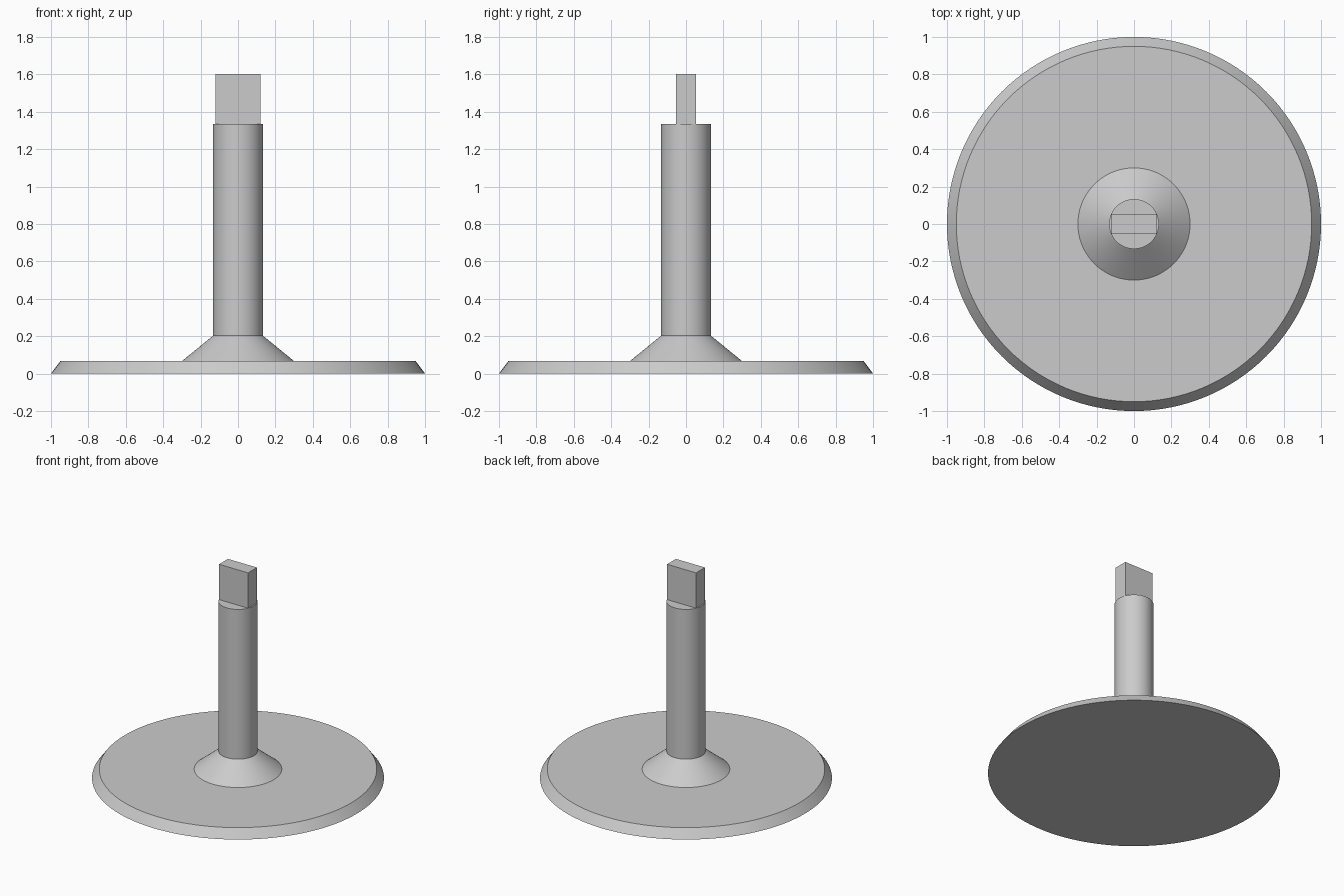
import bpy
import bmesh
import math

if "Cube" in bpy.data.objects:
    bpy.data.objects.remove(bpy.data.objects["Cube"], do_unlink=True)

# Single flat colour
grey = bpy.data.materials.new("light_grey")
grey.use_nodes = True
colour = (0.6, 0.6, 0.6, 1)
grey.diffuse_color = colour
grey.node_tree.nodes["Principled BSDF"].inputs["Base Color"].default_value = colour


def finish(bm, name):
    mesh = bpy.data.meshes.new(name)
    bm.to_mesh(mesh)
    bm.free()
    mesh.materials.append(grey)
    obj = bpy.data.objects.new(name, mesh)
    bpy.context.collection.objects.link(obj)
    return obj


def frustum(name, bottom_radius, top_radius, z0, z1, segments=128):
    """Round solid standing between two heights, smooth around its side."""
    bm = bmesh.new()
    bmesh.ops.create_cone(bm, cap_ends=True, segments=segments,
                          radius1=bottom_radius, radius2=top_radius, depth=z1 - z0)
    bmesh.ops.translate(bm, verts=bm.verts, vec=(0, 0, (z0 + z1) / 2))
    obj = finish(bm, name)
    bpy.ops.object.select_all(action='DESELECT')
    obj.select_set(True)
    bpy.context.view_layer.objects.active = obj
    bpy.ops.object.shade_smooth_by_angle(angle=math.radians(30))
    return obj


def box(name, size, z0):
    bm = bmesh.new()
    bmesh.ops.create_cube(bm, size=1)
    bmesh.ops.scale(bm, verts=bm.verts, vec=size)
    bmesh.ops.translate(bm, verts=bm.verts, vec=(0, 0, z0 + size[2] / 2))
    return finish(bm, name)


base_top, collar_top, shaft_top, tang_top = 0.067, 0.203, 1.335, 1.602
shaft_radius = 0.133

# Wide bevelled foot, conical collar, round shaft and flat drive tang
frustum("base_disc", 1.0, 0.95, 0, base_top)
frustum("collar", 0.3, shaft_radius, base_top, collar_top)
frustum("shaft", shaft_radius, shaft_radius, collar_top, shaft_top)
box("tang", (0.243, 0.106, tang_top - shaft_top), shaft_top)
